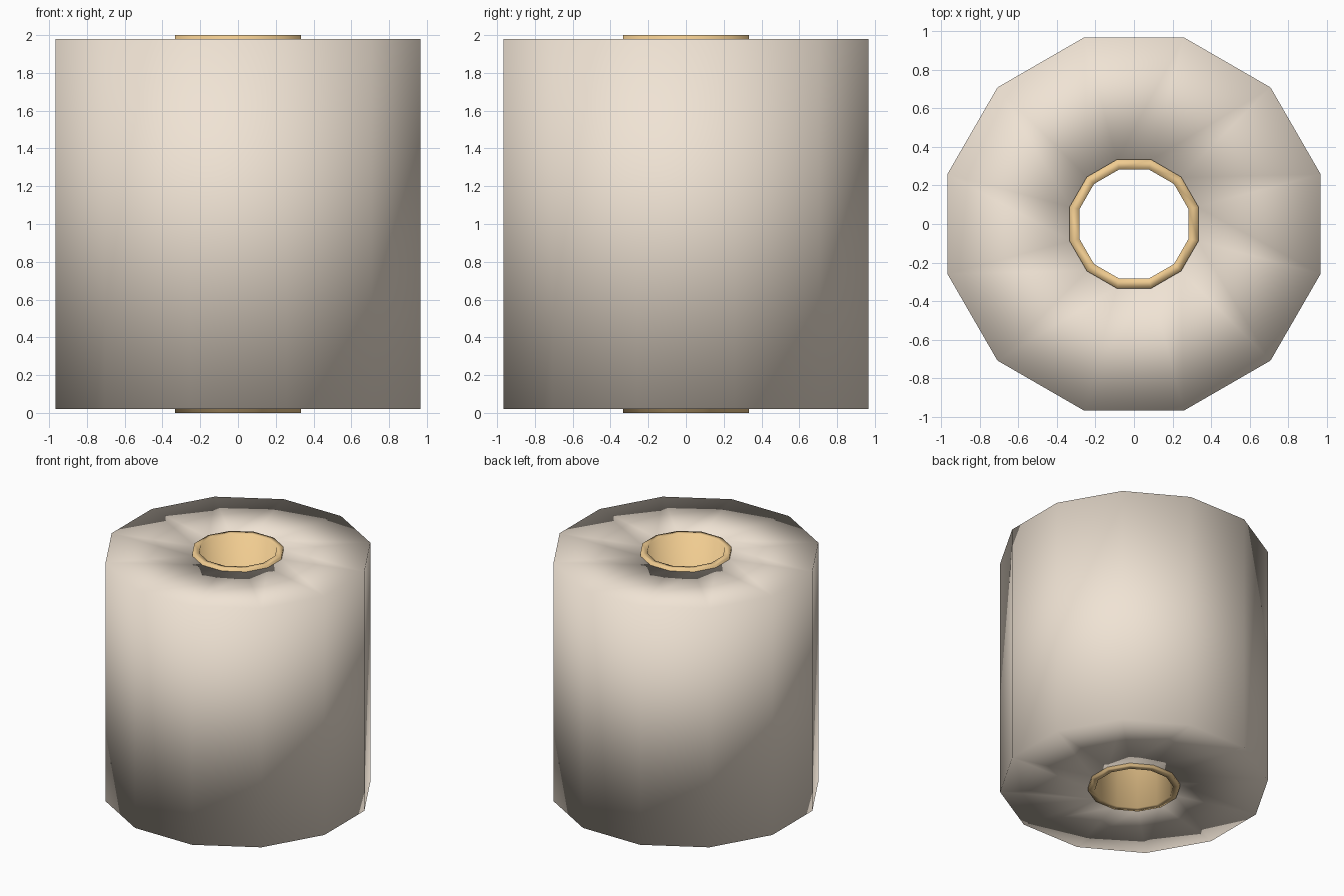
import bpy, bmesh
from math import cos, sin, radians

if "Cube" in bpy.data.objects:
    bpy.data.objects.remove(bpy.data.objects["Cube"])

SIDES = 12


def material(name, rgb):
    mat = bpy.data.materials.new(name)
    mat.diffuse_color = (*rgb, 1)
    mat.use_nodes = True
    mat.node_tree.nodes["Principled BSDF"].inputs["Base Color"].default_value = mat.diffuse_color
    return mat


def hollow_cylinder(name, r_out, r_in, z0, z1, mat):
    """Spin a rectangular section into a closed, smooth-shaded ring."""
    profile = [(r_out, z0), (r_out, z1), (r_in, z1), (r_in, z0)]
    bm = bmesh.new()
    rings = []
    for i in range(SIDES):
        a = radians(15 + 360 / SIDES * i)
        rings.append([bm.verts.new((r * cos(a), r * sin(a), z)) for r, z in profile])
    for i in range(SIDES):
        a, b = rings[i], rings[(i + 1) % SIDES]
        for j in range(4):
            k = (j + 1) % 4
            bm.faces.new((a[j], b[j], b[k], a[k])).smooth = True
    bmesh.ops.recalc_face_normals(bm, faces=bm.faces)
    mesh = bpy.data.meshes.new(name)
    bm.to_mesh(mesh)
    bm.free()
    mesh.materials.append(mat)
    obj = bpy.data.objects.new(name, mesh)
    bpy.context.collection.objects.link(obj)
    return obj


# Wound paper body
hollow_cylinder("paper_roll", 1.0, 0.34, 0.02, 1.98,
                material("paper", (0.87, 0.77, 0.66)))
# Cardboard core, poking out slightly at both ends
hollow_cylinder("cardboard_core", 0.345, 0.293, 0.0, 2.0,
                material("cardboard", (0.87, 0.60, 0.28)))
